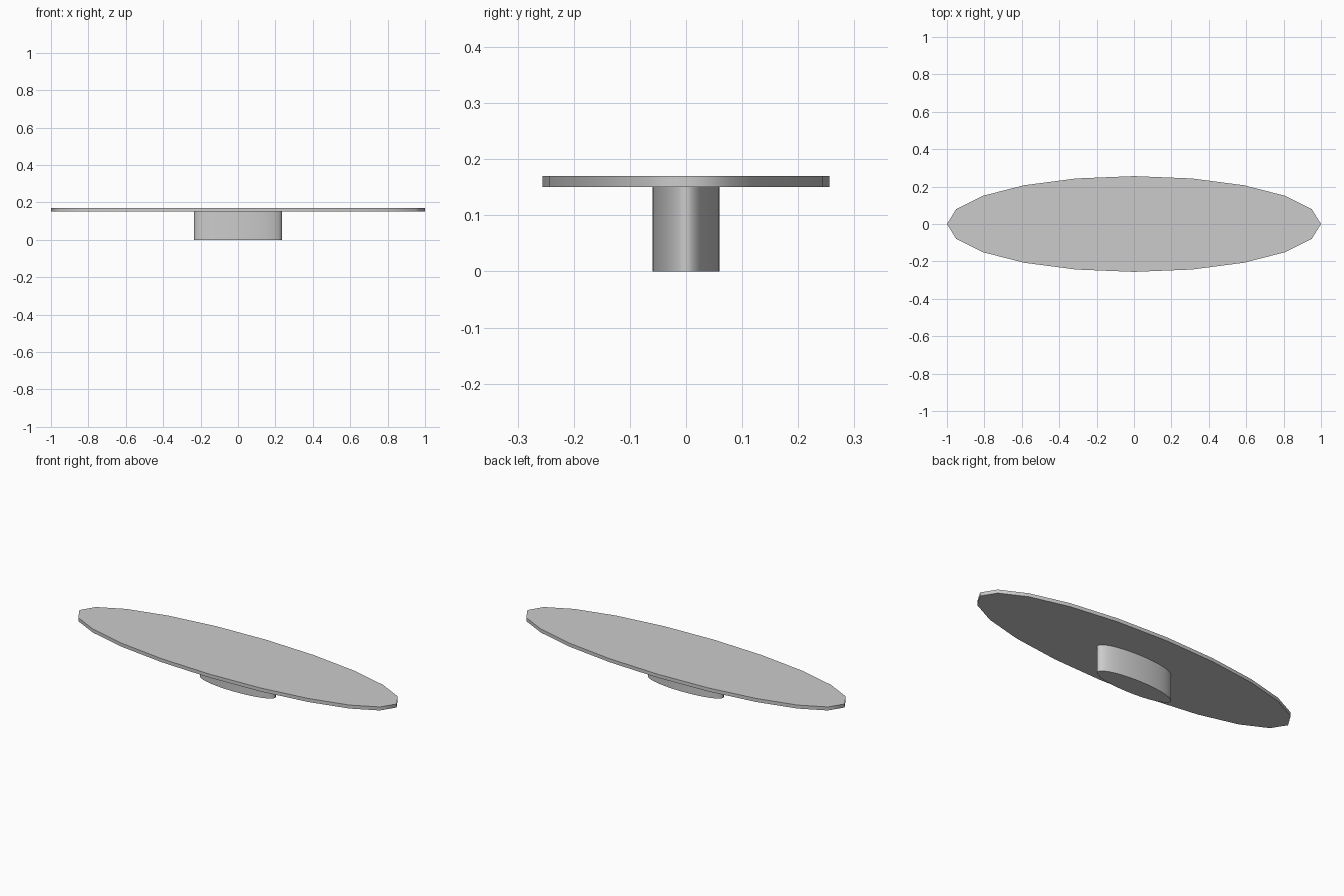
import bpy
import math

if "Cube" in bpy.data.objects:
    bpy.data.objects.remove(bpy.data.objects["Cube"])


def oval_slab(name, sides, half_x, half_y, z0, z1):
    """Elliptical slab with smooth rim and sharp flat caps."""
    bpy.ops.mesh.primitive_cylinder_add(
        vertices=sides, radius=1, depth=1, location=(0, 0, (z0 + z1) / 2),
        rotation=(0, 0, math.pi / 2))
    ob = bpy.context.object
    ob.name = name
    bpy.ops.object.transform_apply(location=False, rotation=True, scale=False)
    ob.scale = (half_x, half_y, z1 - z0)
    bpy.ops.object.transform_apply(location=False, rotation=False, scale=True)
    bpy.ops.object.shade_smooth_by_angle(angle=math.radians(75))
    return ob


# Oval pedestal
oval_slab("pedestal", 32, 0.235, 0.06, 0.0, 0.15)

# Thin oval table top
oval_slab("table_top", 20, 1.0, 0.256, 0.15, 0.17)
